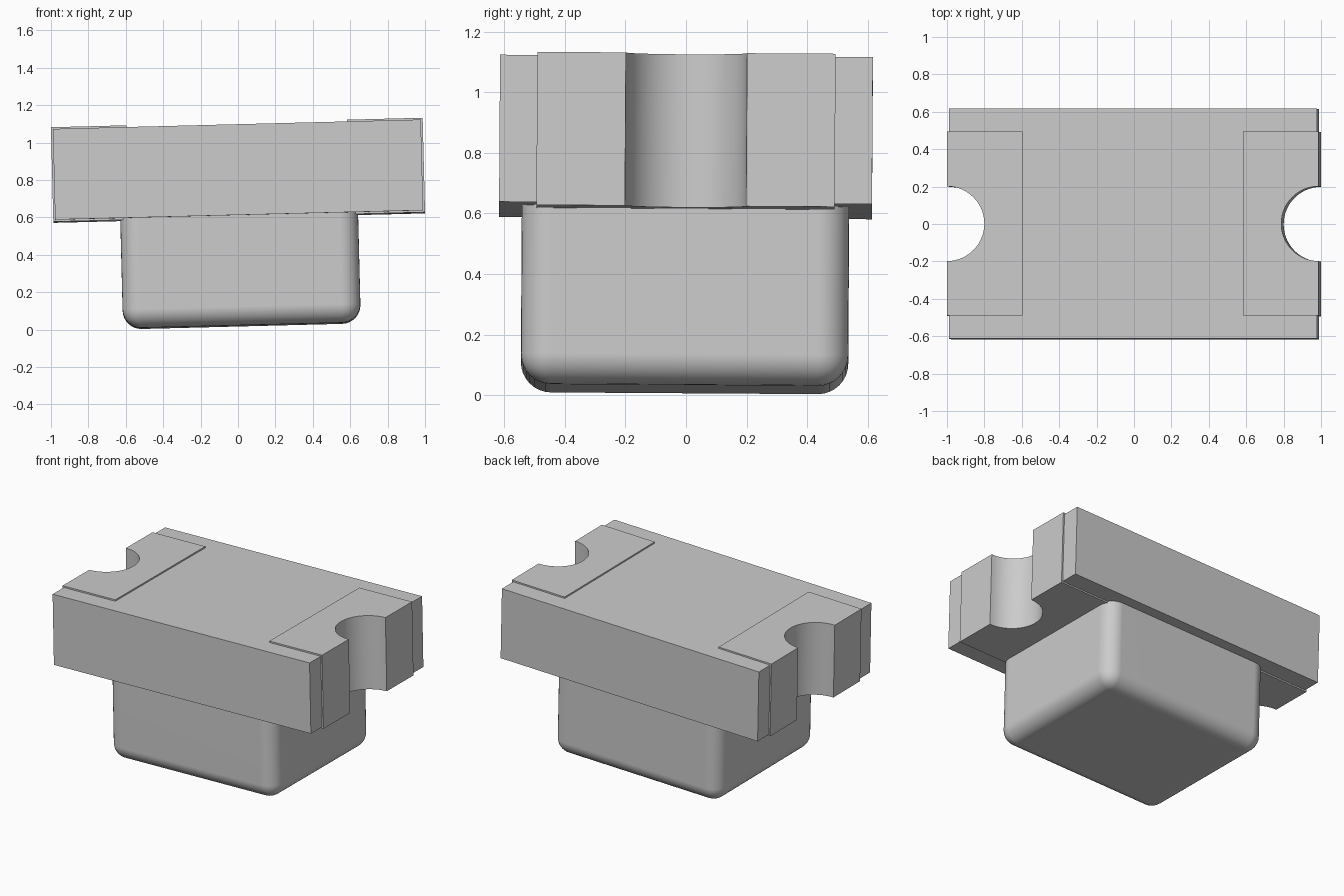
import bpy
import bmesh
import math
from mathutils import Matrix

cube = bpy.data.objects.get("Cube")
if cube:
    bpy.data.objects.remove(cube, do_unlink=True)

# One plain grey for the whole component
GREY = (0.6, 0.6, 0.6, 1.0)
grey = bpy.data.materials.new("light grey")
grey.use_nodes = True
grey.diffuse_color = GREY
grey.node_tree.nodes["Principled BSDF"].inputs["Base Color"].default_value = GREY

# The component rests slightly tilted
POSE = (Matrix.Translation((0, 0, 0.852))
        @ Matrix.Rotation(math.radians(-1.46), 4, 'Y')
        @ Matrix.Rotation(math.radians(-0.37), 4, 'X'))

END = 0.994      # outer face of the terminals
NOTCH = 0.2      # notch radius


def finish(name, bm):
    bmesh.ops.recalc_face_normals(bm, faces=bm.faces)
    mesh = bpy.data.meshes.new(name)
    bm.to_mesh(mesh)
    bm.free()
    mesh.materials.append(grey)
    obj = bpy.data.objects.new(name, mesh)
    bpy.context.collection.objects.link(obj)
    obj.matrix_world = POSE
    bpy.ops.object.select_all(action='DESELECT')
    obj.select_set(True)
    bpy.context.view_layer.objects.active = obj
    bpy.ops.object.shade_smooth_by_angle(angle=math.radians(30))
    return obj


def notched_end(side, end, half_width, radius, steps=28):
    """Outline of one end, running counter-clockwise around its notch."""
    limit = math.acos((END - end) / radius)
    arc = [-limit + 2 * limit * i / steps for i in range(steps + 1)]
    points = [(end, -half_width)]
    points += [(END - radius * math.cos(a), radius * math.sin(a)) for a in arc]
    points.append((end, half_width))
    return [(side * x, side * y) for x, y in points]


def extrude_outline(name, outline, half_height):
    bm = bmesh.new()
    face = bm.faces.new([bm.verts.new((x, y, -half_height)) for x, y in outline])
    result = bmesh.ops.extrude_face_region(bm, geom=[face])
    top = [v for v in result["geom"] if isinstance(v, bmesh.types.BMVert)]
    bmesh.ops.translate(bm, verts=top, vec=(0, 0, 2 * half_height))
    return finish(name, bm)


# Flat slab with a half-round notch in each end
slab = notched_end(1, 0.984, 0.615, NOTCH + 0.001) + notched_end(-1, 0.984, 0.615, NOTCH + 0.001)
extrude_outline("base_slab", slab, 0.2425)

# Terminals wrapping the two ends, standing slightly proud of the slab
for name, side in (("left_terminal", 1), ("right_terminal", -1)):
    inner = [(side * 0.59, side * 0.492), (side * 0.59, -side * 0.492)]
    extrude_outline(name, notched_end(side, END, 0.492, NOTCH) + inner, 0.2525)

# Rounded lens block below the slab
BOTTOM, TOP = -0.832, -0.235
bm = bmesh.new()
size = Matrix.Diagonal((1.272, 1.08, TOP - BOTTOM, 1))
bmesh.ops.create_cube(bm, size=1,
                      matrix=Matrix.Translation((0, 0, (TOP + BOTTOM) / 2)) @ size)
rounded = [e for e in bm.edges if min(v.co.z for v in e.verts) < BOTTOM + 0.01]
bmesh.ops.bevel(bm, geom=rounded, offset=0.1, segments=8, profile=0.5, affect='EDGES')
lens = finish("lens_block", bm)
lens.modifiers.new("flat_sides", 'WEIGHTED_NORMAL').keep_sharp = True
